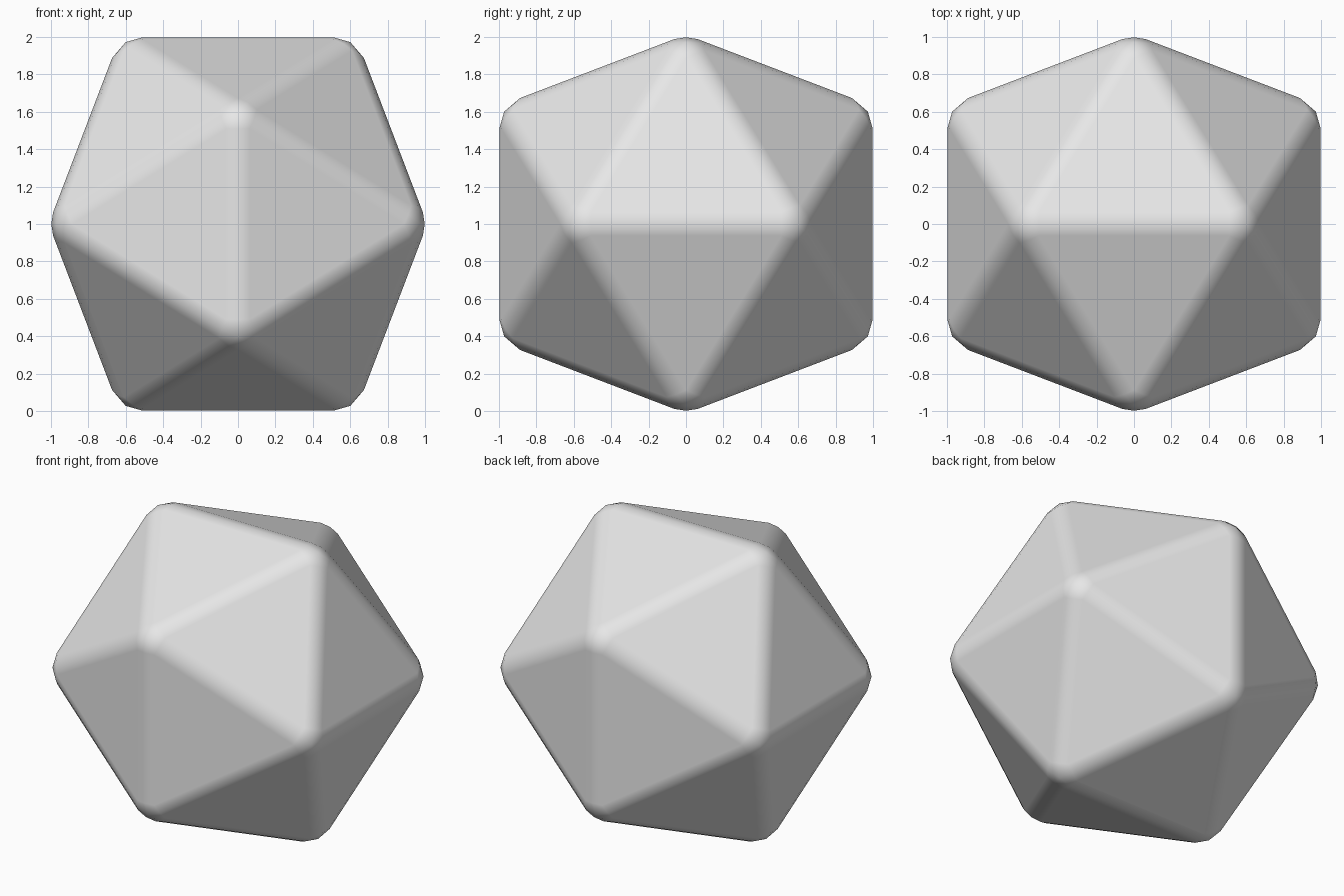
import bpy, bmesh, math

if "Cube" in bpy.data.objects:
    bpy.data.objects.remove(bpy.data.objects["Cube"])

BEVEL = 0.067
PHI = (1 + math.sqrt(5)) / 2
HALF = 1 + 0.184 * BEVEL          # half extent before the edges are rounded
SHORT = HALF / PHI

# Twenty-sided body: hull of three crossing golden rectangles
bm = bmesh.new()
for a in (-SHORT, SHORT):
    for b in (-HALF, HALF):
        for p in ((0, b, a), (b, a, 0), (a, 0, b)):
            bm.verts.new(p)
bmesh.ops.convex_hull(bm, input=bm.verts[:])
bmesh.ops.recalc_face_normals(bm, faces=bm.faces[:])
for f in bm.faces:
    f.smooth = True
mesh = bpy.data.meshes.new("twenty_sided_body")
bm.to_mesh(mesh)
bm.free()

body = bpy.data.objects.new("twenty_sided_body", mesh)
bpy.context.collection.objects.link(body)
body.location = (0, 0, 1)

# Rounded edges, with the large faces kept flat
bevel = body.modifiers.new("rounded_edges", 'BEVEL')
bevel.offset_type = 'OFFSET'
bevel.width = BEVEL
bevel.segments = 2
bevel.limit_method = 'NONE'
bevel.harden_normals = True

# Plain grey
grey = bpy.data.materials.new("light grey")
grey.diffuse_color = (0.8, 0.8, 0.8, 1)
grey.use_nodes = True
grey.node_tree.nodes["Principled BSDF"].inputs["Base Color"].default_value = grey.diffuse_color
mesh.materials.append(grey)
